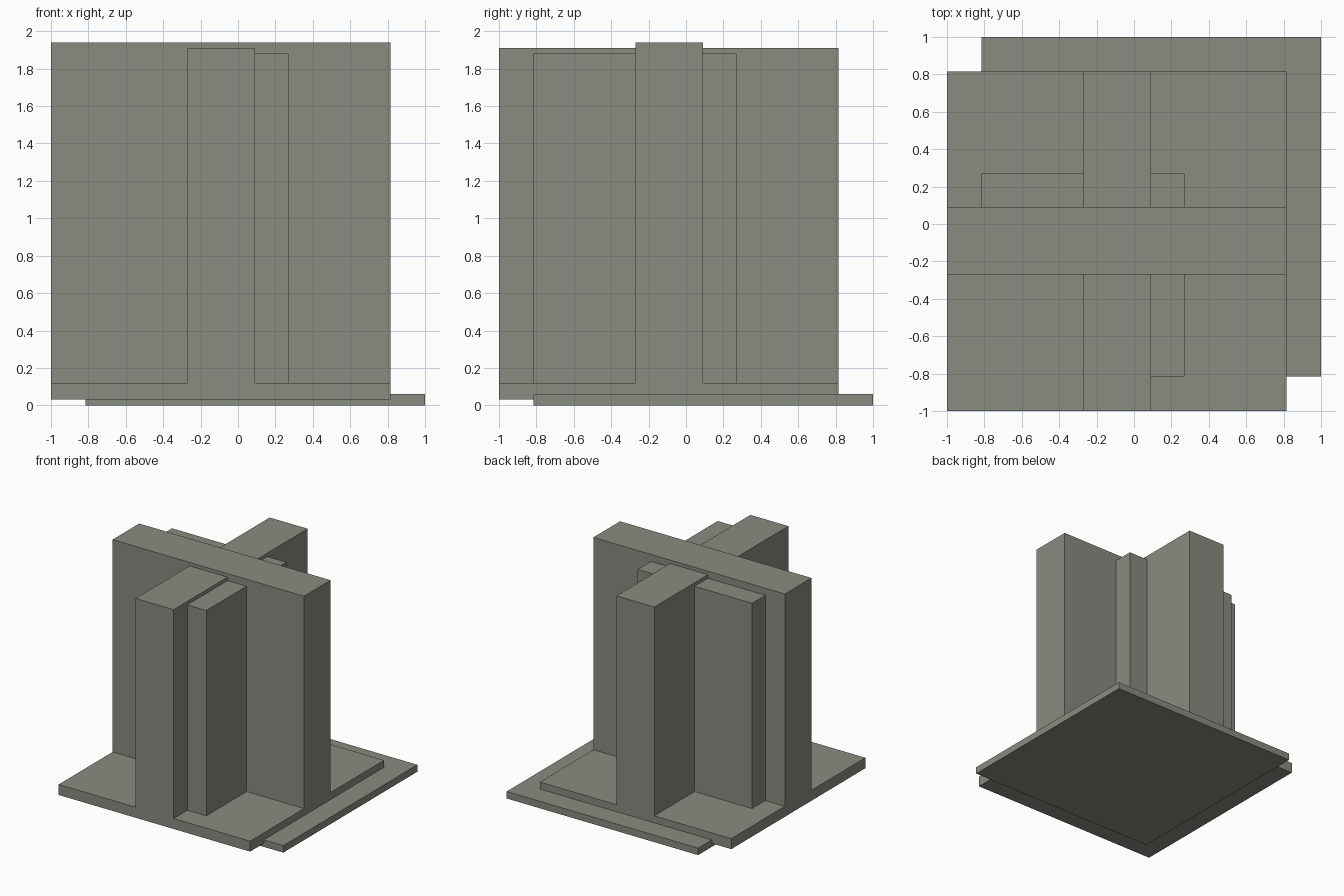
import bpy
from mathutils import Vector

if "Cube" in bpy.data.objects:
    bpy.data.objects.remove(bpy.data.objects["Cube"])

stone = bpy.data.materials.new("grey_green")
stone.diffuse_color = (0.242, 0.262, 0.216, 1)
stone.use_nodes = True
stone.node_tree.nodes["Principled BSDF"].inputs["Base Color"].default_value = stone.diffuse_color


def box(name, lo, hi):
    """Box spanning two opposite corners."""
    lo, hi = Vector(lo), Vector(hi)
    bpy.ops.mesh.primitive_cube_add(size=1)
    ob = bpy.context.object
    ob.name = name
    size, mid = hi - lo, (hi + lo) / 2
    for v in ob.data.vertices:
        v.co = Vector(a * b for a, b in zip(v.co, size)) + mid
    ob.data.materials.append(stone)
    return ob


# Two base plates, shifted diagonally against each other
box("lower_plate", (-0.815, -0.815, 0), (1, 1, 0.06))
box("upper_plate", (-1, -1, 0.03), (0.815, 0.815, 0.12))

# Crossing walls, flush with the upper plate
box("long_wall", (-1, -0.27, 0.12), (0.815, 0.09, 1.94))
box("cross_wall", (-0.27, -1, 0.12), (0.09, 0.815, 1.91))

# Lower L-shaped inner wall, following the shift of the lower plate
box("inner_wall_side", (-0.815, -0.09, 0.12), (0.27, 0.27, 1.88))
box("inner_wall_front", (-0.09, -0.815, 0.12), (0.27, -0.09, 1.88))
